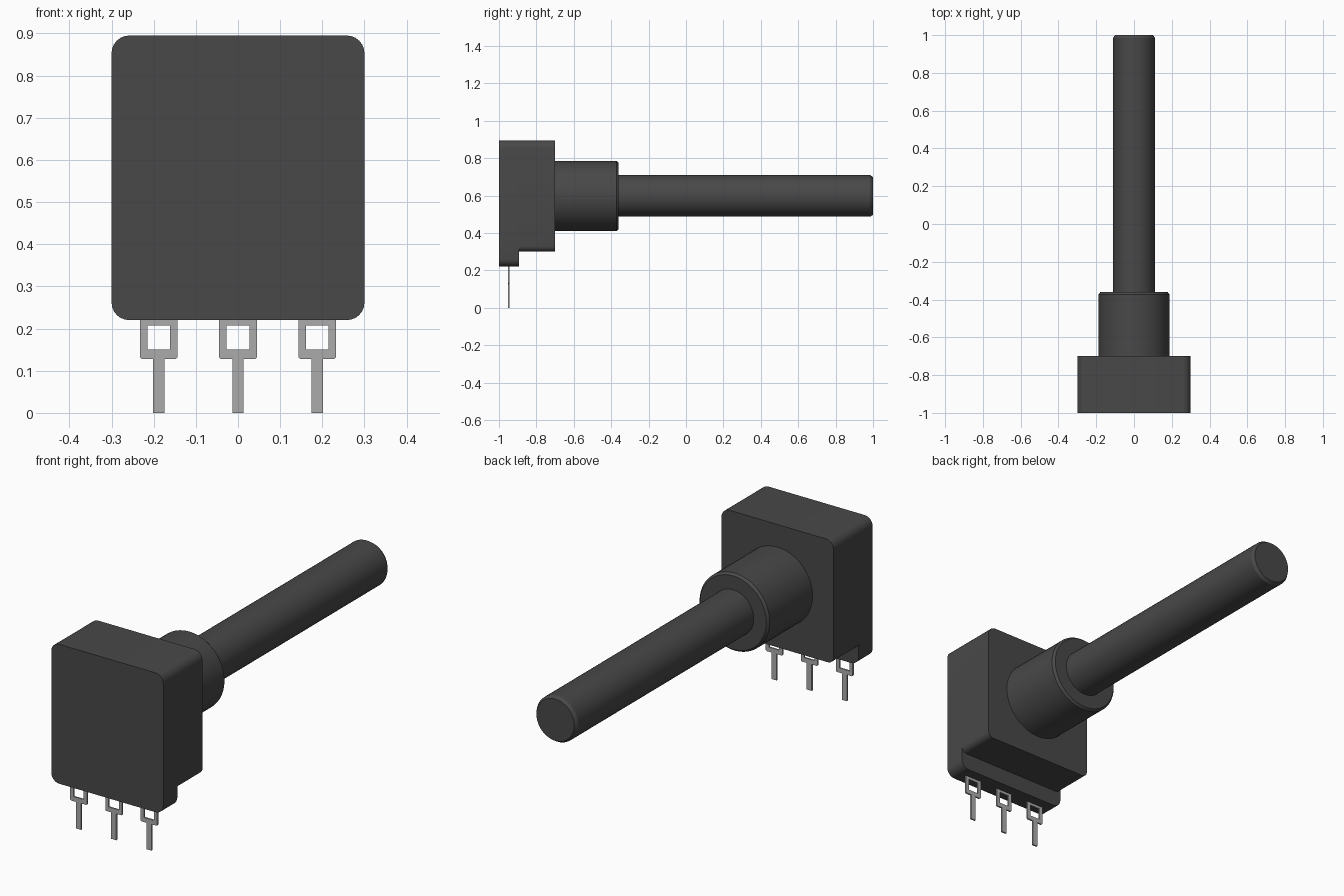
import bpy, bmesh, math

cube = bpy.data.objects.get("Cube")
if cube:
    bpy.data.objects.remove(cube, do_unlink=True)


def material(name, rgb, rough):
    m = bpy.data.materials.new(name)
    m.use_nodes = True
    m.diffuse_color = (*rgb, 1)
    bsdf = m.node_tree.nodes["Principled BSDF"]
    bsdf.inputs["Base Color"].default_value = (*rgb, 1)
    bsdf.inputs["Roughness"].default_value = rough
    return m


DARK = material("dark grey plastic", (0.065, 0.065, 0.065), 0.6)
METAL = material("pin grey metal", (0.41, 0.41, 0.41), 0.5)


def finish(name, bm, mat):
    """Clean the mesh, link it as an object and smooth its curved faces."""
    bmesh.ops.remove_doubles(bm, verts=bm.verts[:], dist=1e-5)
    bmesh.ops.recalc_face_normals(bm, faces=bm.faces[:])
    mesh = bpy.data.meshes.new(name)
    bm.to_mesh(mesh)
    bm.free()
    mesh.materials.append(mat)
    obj = bpy.data.objects.new(name, mesh)
    bpy.context.collection.objects.link(obj)
    bpy.ops.object.select_all(action='DESELECT')
    obj.select_set(True)
    bpy.context.view_layer.objects.active = obj
    bpy.ops.object.shade_smooth_by_angle(angle=math.radians(32))
    return obj


def loft(rings):
    """Join rings of equal point count and cap both ends."""
    bm = bmesh.new()
    rows = [[bm.verts.new(p) for p in ring] for ring in rings]
    n = len(rows[0])
    for a, b in zip(rows, rows[1:]):
        for i in range(n):
            j = (i + 1) % n
            bm.faces.new((a[i], a[j], b[j], b[i]))
    bm.faces.new(rows[0])
    bm.faces.new(rows[-1])
    return bm


def outline(y, bottom, r_low, shoulder):
    """Rounded rectangle in XZ with an extra side point at shoulder height."""
    half, top, r_top, steps = 0.30, 0.895, 0.042, 6
    right = []
    for k in range(steps + 1):
        a = -math.pi / 2 * (1 - k / steps)
        right.append((half - r_low + r_low * math.cos(a),
                      bottom + r_low + r_low * math.sin(a)))
    right.append((half, shoulder))
    for k in range(steps + 1):
        a = math.pi / 2 * k / steps
        right.append((half - r_top + r_top * math.cos(a),
                      top - r_top + r_top * math.sin(a)))
    pts = right + [(-x, z) for x, z in reversed(right)]
    return [(x, y, z) for x, z in pts]


# Housing: full-height front flange stepping up to the shorter rear block
SHOULDER = 0.33
finish("housing", loft([
    outline(-1.0, 0.22, 0.042, SHOULDER),
    outline(-0.893, 0.22, 0.042, SHOULDER),
    outline(-0.893, 0.30, 0.03, SHOULDER),
    outline(-0.70, 0.30, 0.03, SHOULDER),
]), DARK)


# Turned parts on the common axis: profile of (y, radius)
def turned(name, profile, segments=48, axis_z=0.598):
    rings = []
    for y, r in profile:
        angles = [2 * math.pi * i / segments for i in range(segments)]
        rings.append([(r * math.cos(a), y, axis_z + r * math.sin(a)) for a in angles])
    finish(name, loft(rings), DARK)


turned("bushing", [(-0.71, 0.188), (-0.372, 0.188), (-0.36, 0.178)])
turned("shaft", [(-0.40, 0.111), (0.985, 0.111), (1.0, 0.101)])


# Terminal pins: flat outline with a square eyelet, extruded thin
def pin(name, cx, y=-0.947, thickness=0.008):
    half = [(0.0135, 0.0), (0.0135, 0.128), (0.041, 0.128), (0.045, 0.132), (0.045, 0.225)]
    outer = half + [(-x, z) for x, z in reversed(half)]
    hole = [(-0.027, 0.15), (-0.027, 0.207), (0.027, 0.207), (0.027, 0.15)]
    bm = bmesh.new()
    edges = []
    for loop in (outer, hole):
        vs = [bm.verts.new((cx + x, y - thickness / 2, z)) for x, z in loop]
        edges += [bm.edges.new((vs[i], vs[(i + 1) % len(vs)])) for i in range(len(vs))]
    bmesh.ops.triangle_fill(bm, edges=edges, use_beauty=True)
    ext = bmesh.ops.extrude_face_region(bm, geom=bm.faces[:], use_keep_orig=True)
    moved = [g for g in ext["geom"] if isinstance(g, bmesh.types.BMVert)]
    bmesh.ops.translate(bm, verts=moved, vec=(0, thickness, 0))
    finish(name, bm, METAL)


for label, x in (("right", -0.188), ("middle", 0.0), ("left", 0.188)):
    pin("terminal_pin_" + label, x)
